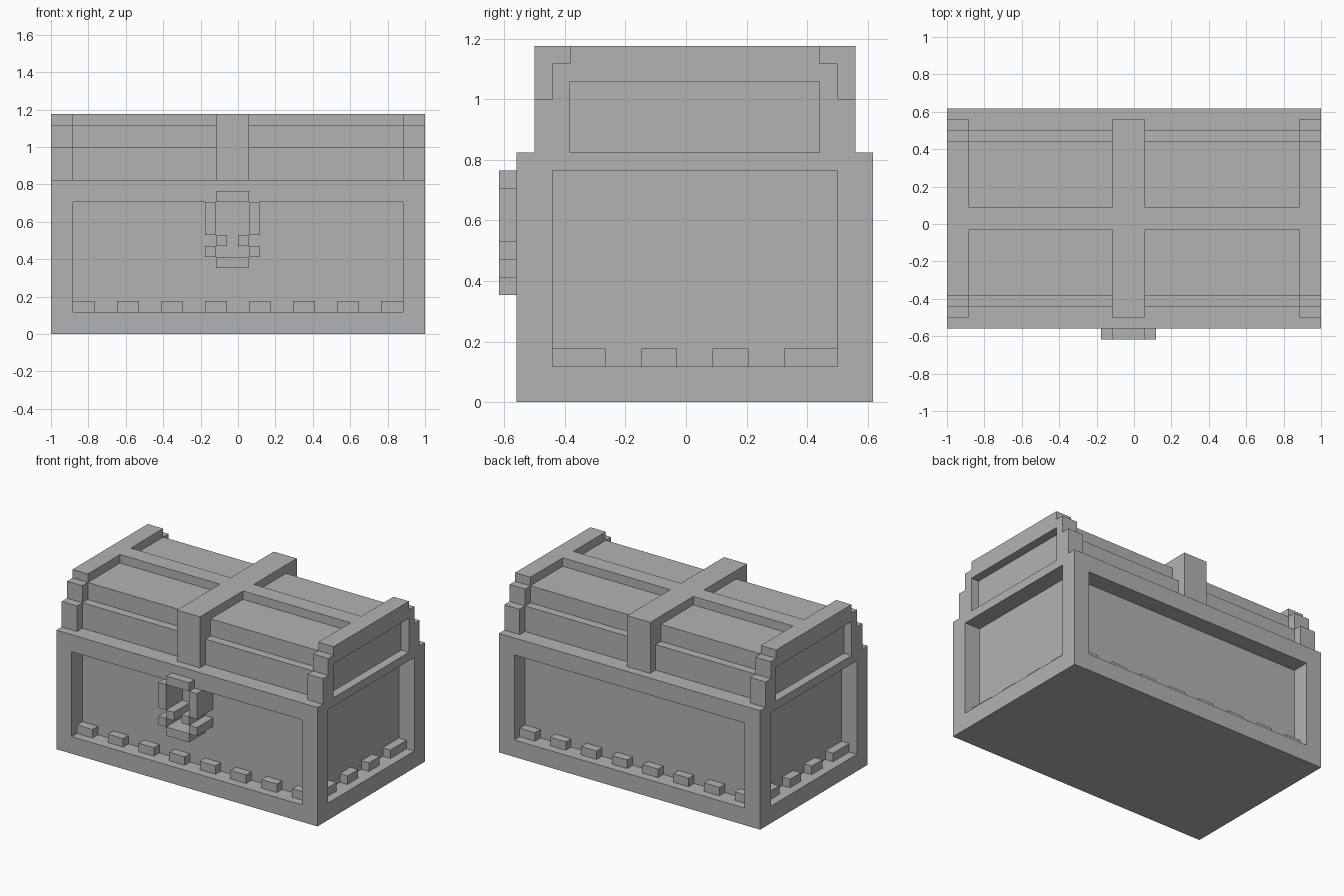
import bpy
import bmesh

if "Cube" in bpy.data.objects:
    bpy.data.objects.remove(bpy.data.objects["Cube"], do_unlink=True)

U = 2 / 34            # one block unit
W, D, H = 34, 20, 14  # chest body size in block units

grey = bpy.data.materials.new("plain_grey")
grey.use_nodes = True
COLOUR = (0.45, 0.45, 0.45, 1)
grey.diffuse_color = COLOUR
grey.node_tree.nodes["Principled BSDF"].inputs["Base Color"].default_value = COLOUR


def place(x, y, z):
    """Block units, counted from the front right bottom corner, to world."""
    return ((x - W / 2) * U, (y - D / 2 + 0.5) * U, z * U)


def prism(name, profile, x0, x1):
    """Extrude a (y, z) profile from x0 to x1."""
    bm = bmesh.new()
    face = bm.faces.new([bm.verts.new(place(x0, y, z)) for y, z in profile])
    out = bmesh.ops.extrude_face_region(bm, geom=[face])
    moved = [v for v in out["geom"] if isinstance(v, bmesh.types.BMVert)]
    bmesh.ops.translate(bm, verts=moved, vec=((x1 - x0) * U, 0, 0))
    bmesh.ops.recalc_face_normals(bm, faces=bm.faces)
    mesh = bpy.data.meshes.new(name)
    bm.to_mesh(mesh)
    bm.free()
    mesh.materials.append(grey)
    obj = bpy.data.objects.new(name, mesh)
    bpy.context.collection.objects.link(obj)
    return obj


def box(name, xs, ys, zs):
    (y0, y1), (z0, z1) = ys, zs
    return prism(name, [(y0, z0), (y1, z0), (y1, z1), (y0, z1)], *xs)


def carve(obj, *cutters):
    """Subtract the cutters, bake the result and remove them."""
    for cutter in cutters:
        cutter.hide_render = True
        mod = obj.modifiers.new("carve", "BOOLEAN")
        mod.operation = "DIFFERENCE"
        mod.solver = "EXACT"
        mod.object = cutter
    graph = bpy.context.evaluated_depsgraph_get()
    obj.data = bpy.data.meshes.new_from_object(obj.evaluated_get(graph))
    obj.modifiers.clear()
    for cutter in cutters:
        bpy.data.objects.remove(cutter, do_unlink=True)


def stepped(steps):
    """Symmetric stepped profile from (inset, bottom, top) tiers."""
    left = [p for inset, low, high in steps for p in ((inset, low), (inset, high))]
    return left + [(D - y, z) for y, z in reversed(left)]


# Chest body with a sunken panel on each of its four walls
body = box("chest_body", (0, W), (0, D), (0, H))
carve(body,
      box("front_cutter", (2, W - 2), (-1, 2), (2, 12)),
      box("back_cutter", (2, W - 2), (D - 2, D + 1), (2, 12)),
      box("right_cutter", (-1, 2), (2, D - 2), (2, 13)),
      box("left_cutter", (W - 2, W + 1), (2, D - 2), (2, 13)))

# Small studs along the bottom of every panel
for x in range(2, W - 2, 4):
    box("front_stud", (x, x + 2), (1, 2), (2, 3))
    box("back_stud", (x, x + 2), (D - 2, D - 1), (2, 3))
for ys in ((2, 5), (7, 9), (11, 13), (15, 18)):
    box("right_stud", (1, 2), ys, (2, 3))
    box("left_stud", (W - 2, W - 1), ys, (2, 3))

# Lid: stepped boards between two taller end bands with sunken panels
prism("lid_boards", stepped([(2, H, 17), (3, 17, 19)]), 2, W - 2)
band_profile = stepped([(1, H, 17), (2, 17, 19), (3, 19, 20)])
for side, x, cut in (("right", 0, -1), ("left", W - 2, W - 1)):
    band = prism(side + "_lid_band", band_profile, x, x + 2)
    carve(band, box("band_cutter", (cut, cut + 2), (3, D - 3), (H - 1, 18)))

# Lid straps crossing on top
box("lid_cross_strap", (15, 18), (1, D - 1), (H, 20))
box("right_lid_ridge", (2, 15), (9, 11), (19, 20))
box("left_lid_ridge", (18, W - 2), (9, 11), (19, 20))

# Hollow lock outline with a keyhole-shaped opening
box("lock_top", (15, 18), (-1, 0), (12, 13))
box("lock_bottom", (15, 18), (-1, 2), (6, 7))
for side, outer, inner in (("right", 14, 15), ("left", 18, 17)):
    box(side + "_lock_arm", (outer, outer + 1), (-1, 2), (9, 12))
    box(side + "_lock_neck", (inner, inner + 1), (-1, 2), (8, 9))
    box(side + "_lock_foot", (outer, outer + 1), (-1, 2), (7, 8))
